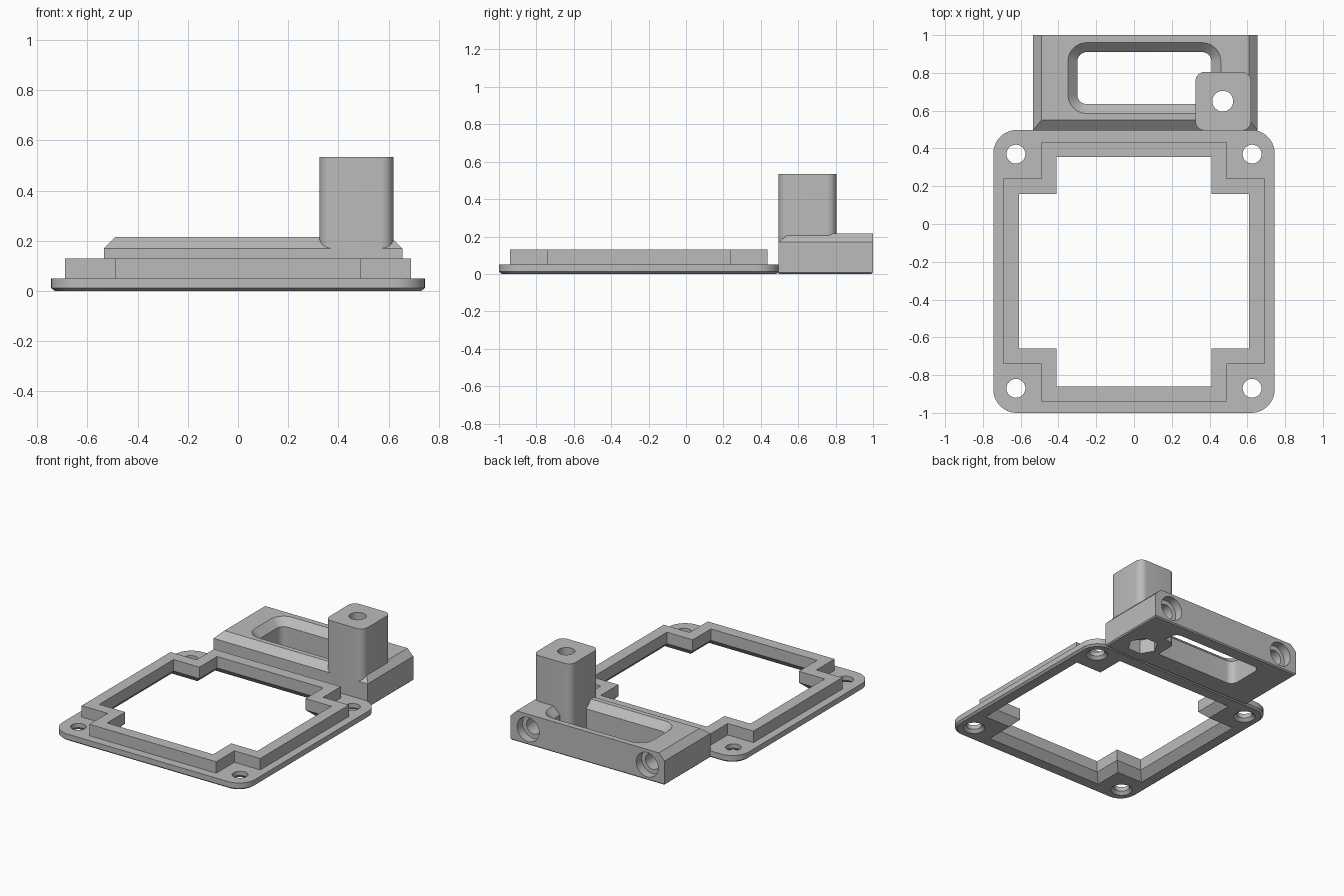
import bpy, bmesh, math
from mathutils import Matrix

cube = bpy.data.objects.get("Cube")
if cube:
    bpy.data.objects.remove(cube, do_unlink=True)

grey = bpy.data.materials.new("matte grey")
grey.use_nodes = True
COLOUR = (0.5, 0.5, 0.5, 1)
grey.diffuse_color = COLOUR
grey.node_tree.nodes["Principled BSDF"].inputs["Base Color"].default_value = COLOUR


def rect(x0, x1, y0, y1):
    return [(x0, y0), (x1, y0), (x1, y1), (x0, y1)]


def rounded(x0, x1, y0, y1, r, steps=10):
    """Rounded rectangle outline, anticlockwise."""
    centres = [(x1 - r, y1 - r), (x0 + r, y1 - r), (x0 + r, y0 + r), (x1 - r, y0 + r)]
    pts = []
    for q, (cx, cy) in enumerate(centres):
        for i in range(steps + 1):
            a = math.pi / 2 * (q + i / steps)
            pts.append((cx + r * math.cos(a), cy + r * math.sin(a)))
    return pts


def circle(cx, cy, r, n=32):
    return [(cx + r * math.cos(math.tau * i / n), cy + r * math.sin(math.tau * i / n))
            for i in range(n)]


def cross(grow):
    """Notched rectangle of the window, grown outward."""
    xa, xb = 0.41 + grow, 0.61 + grow
    y0, y1, y2, y3 = -0.86 - grow, -0.66 - grow, 0.16 + grow, 0.355 + grow
    right = [(xa, y0), (xa, y1), (xb, y1), (xb, y2), (xa, y2), (xa, y3)]
    return right + [(-x, y) for x, y in reversed(right)]


def loft(name, sections, matrix=None):
    """Solid through a stack of (outline, height) sections."""
    bm = bmesh.new()
    rings = [[bm.verts.new((x, y, z)) for x, y in pts] for pts, z in sections]
    for low, high in zip(rings, rings[1:]):
        for i in range(len(low)):
            j = (i + 1) % len(low)
            bm.faces.new((low[i], low[j], high[j], high[i]))
    bm.faces.new(rings[0][::-1])
    bm.faces.new(rings[-1])
    if matrix:
        bm.transform(matrix)
    bmesh.ops.recalc_face_normals(bm, faces=bm.faces)
    mesh = bpy.data.meshes.new(name)
    bm.to_mesh(mesh)
    bm.free()
    mesh.materials.append(grey)
    ob = bpy.data.objects.new(name, mesh)
    bpy.context.collection.objects.link(ob)
    return ob


def carve(ob, cutters):
    """Subtract the cutters and bake the result."""
    for c in cutters:
        c.hide_render = True
        m = ob.modifiers.new("cut", 'BOOLEAN')
        m.operation, m.solver, m.object = 'DIFFERENCE', 'EXACT', c
    bpy.context.view_layer.update()
    baked = bpy.data.meshes.new_from_object(ob.evaluated_get(bpy.context.evaluated_depsgraph_get()))
    ob.modifiers.clear()
    ob.data = baked


# Mounting plate and raised notched frame
plate = loft("mounting_plate", [(rounded(-0.73, 0.73, -0.985, 0.483, 0.11), 0),
                                (rounded(-0.745, 0.745, -1, 0.498, 0.125), 0.012),
                                (rounded(-0.745, 0.745, -1, 0.498, 0.125), 0.05)])
frame = loft("raised_frame", [(cross(0.08), 0.045), (cross(0.08), 0.13)])

# Window flares outward through the plate thickness
window = loft("window_cutter", [(cross(0.06), -0.01), (cross(0), 0.05), (cross(0), 0.2)])
screws = [loft("screw_cutter", [(circle(x, y, 0.08), -0.01), (circle(x, y, 0.05), 0.02),
                                (circle(x, y, 0.05), 0.1)])
          for x in (-0.625, 0.625) for y in (-0.87, 0.37)]
carve(plate, [window] + screws)
carve(frame, [window])

# Rear block with sloped top edges on the sides and front
block = loft("rear_block", [(rect(-0.527, 0.647, 0.5, 0.992), 0),
                            (rect(-0.535, 0.655, 0.495, 1), 0.008),
                            (rect(-0.535, 0.655, 0.495, 1), 0.17),
                            (rect(-0.49, 0.61, 0.55, 1), 0.215)])
slot_small = rounded(-0.3, 0.41, 0.635, 0.91, 0.05)
slot = loft("slot_cutter", [(slot_small, -0.1), (slot_small, 0.165),
                            (rounded(-0.36, 0.47, 0.575, 0.97, 0.11), 0.225)])

# Stepped pockets in the back face
pockets = []
for x in (-0.4, 0.52):
    to_back = Matrix.Translation((x, 1, 0.108)) @ Matrix.Rotation(math.pi / 2, 4, 'X')
    pockets.append(loft("pocket_cutter", [(circle(0, 0, 0.085), -0.05), (circle(0, 0, 0.085), 0.06),
                                          (circle(0, 0, 0.055), 0.061), (circle(0, 0, 0.055), 0.18)],
                        to_back))

# Post with a bore and a hexagonal nut recess underneath
post_outline = rounded(0.325, 0.62, 0.495, 0.805, 0.05)
post = loft("post", [(post_outline, 0), (post_outline, 0.535)])
bore = loft("bore_cutter", [(circle(0.47, 0.65, 0.055), -0.1), (circle(0.47, 0.65, 0.055), 0.7)])
nut = loft("nut_cutter", [(circle(0.47, 0.65, 0.1, 6), -0.1), (circle(0.47, 0.65, 0.1, 6), 0.1)])
carve(block, [slot, bore, nut] + pockets)
carve(post, [bore, nut])

# Remove cutters and smooth the rounded faces
for c in [window, slot, bore, nut] + screws + pockets:
    bpy.data.objects.remove(c, do_unlink=True)
for ob in (plate, frame, block, post):
    bpy.ops.object.select_all(action='DESELECT')
    ob.select_set(True)
    bpy.context.view_layer.objects.active = ob
    bpy.ops.object.shade_smooth_by_angle(angle=math.radians(25))
